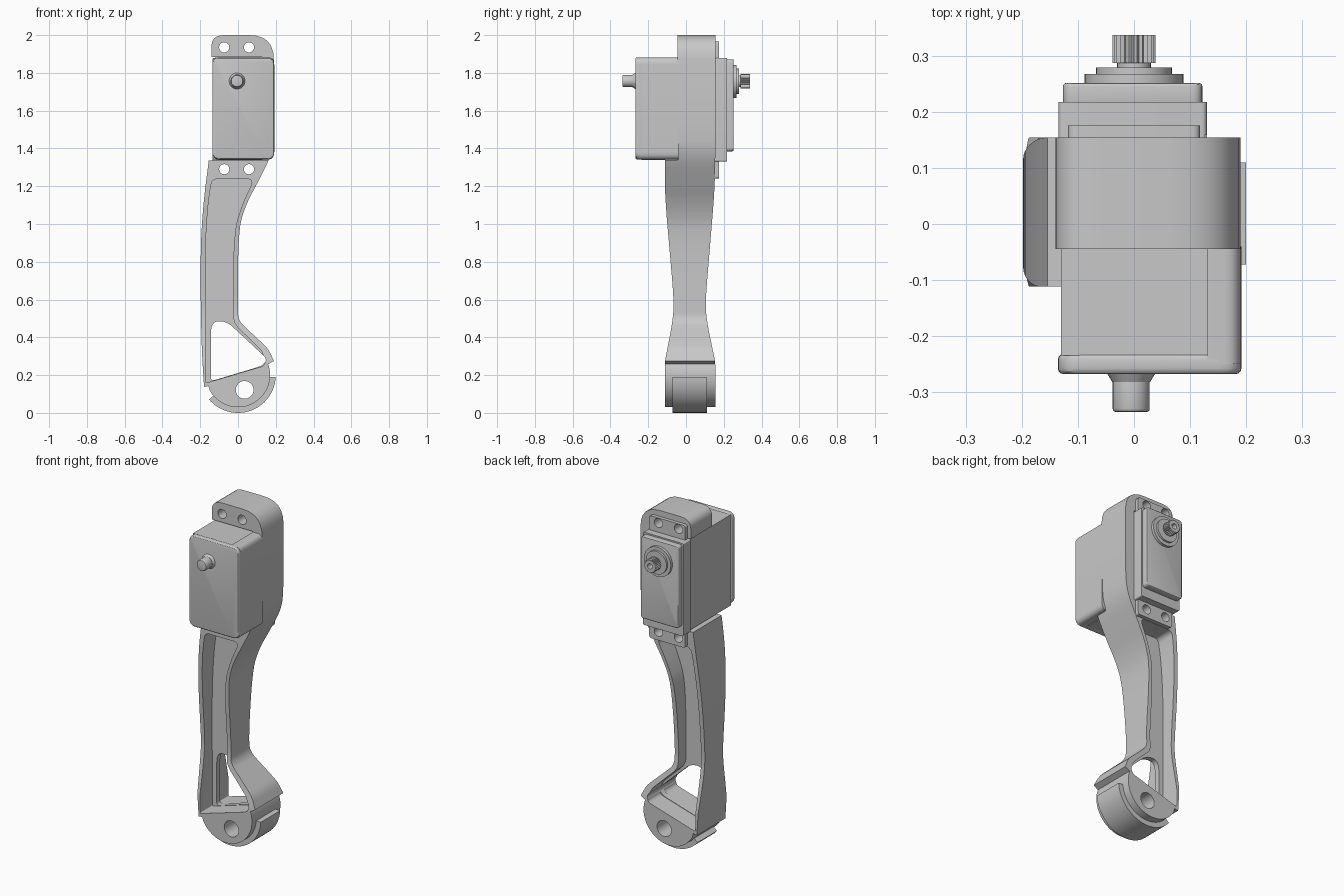
import bpy, bmesh, math
from mathutils import Vector

cube = bpy.data.objects.get("Cube")
if cube:
    bpy.data.objects.remove(cube, do_unlink=True)

grey = bpy.data.materials.new("plain grey")
grey.use_nodes = True
grey.diffuse_color = (0.58, 0.58, 0.58, 1)
grey.node_tree.nodes["Principled BSDF"].inputs["Base Color"].default_value = (0.58, 0.58, 0.58, 1)


def fillet(points, steps=6):
    """Round each (a, b, radius) corner of a closed outline."""
    out = []
    for i, (a, b, r) in enumerate(points):
        p = Vector((a, b))
        if r == 0:
            out.append(p)
            continue
        before = Vector(points[i - 1][:2]) - p
        after = Vector(points[(i + 1) % len(points)][:2]) - p
        s = p + before.normalized() * min(r, before.length * 0.49)
        e = p + after.normalized() * min(r, after.length * 0.49)
        for k in range(steps + 1):
            t = k / steps
            out.append(s * (1 - t) ** 2 + p * 2 * t * (1 - t) + e * t * t)
    return out


def arc(cx, cz, r, start, end, steps):
    angles = [math.radians(start + (end - start) * k / steps) for k in range(steps + 1)]
    return [(cx + r * math.cos(a), cz + r * math.sin(a)) for a in angles]


def prism(name, outline, lo, hi, along_x=False):
    """Closed solid from an (x, z) outline along y, or a (y, z) outline along x."""
    bm = bmesh.new()
    rings = []
    for d in (lo, hi):
        rings.append([bm.verts.new((d, a, b) if along_x else (a, d, b)) for a, b in outline])
    near, far = rings
    bm.faces.new(near)
    bm.faces.new(far[::-1])
    for i in range(len(near)):
        bm.faces.new((near[i], near[i - 1], far[i - 1], far[i]))
    bm.normal_update()
    # Faces agree with each other; make sure they all point outwards
    if bm.calc_volume(signed=True) < 0:
        bmesh.ops.reverse_faces(bm, faces=bm.faces)
    mesh = bpy.data.meshes.new(name)
    bm.to_mesh(mesh)
    bm.free()
    mesh.materials.append(grey)
    obj = bpy.data.objects.new(name, mesh)
    bpy.context.collection.objects.link(obj)
    return obj


def box(name, x0, x1, z0, z1, y0, y1, r=0):
    corners = [(x0, z0, r), (x1, z0, r), (x1, z1, r), (x0, z1, r)]
    return prism(name, fillet(corners), y0, y1)


def disc(name, x, z, r, y0, y1, sides=32):
    return prism(name, arc(x, z, r, 0, 360 - 360 / sides, sides - 1), y0, y1)


def apply(obj, mod):
    bpy.context.view_layer.objects.active = obj
    bpy.ops.object.modifier_apply(modifier=mod.name)


def cut(obj, tool):
    mod = obj.modifiers.new("cut", "BOOLEAN")
    mod.operation, mod.object, mod.solver = "DIFFERENCE", tool, "EXACT"
    apply(obj, mod)
    bpy.data.objects.remove(tool, do_unlink=True)


def bevel(obj, width):
    mod = obj.modifiers.new("edge", "BEVEL")
    mod.width, mod.segments, mod.limit_method = width, 3, "ANGLE"
    mod.angle_limit = math.radians(40)
    apply(obj, mod)


# Leg frame: front outline with an open bay for the motor
top = [(-.14, 1.885, 0), (-.14, 2, .07), (.19, 2, .13), (.19, 1.5, .1),
       (.18, 1.37, .2), (.11, 1.23, .3), (.035, 1.09, .3), (0, .95, .3),
       (0, .49, .04), (.16, .34, .03), (.19, .275, 0)]
foot = [(x, z, 0) for x, z in arc(0, .2, .17, 20, -152, 36)]
heel = [(-.156, .142, 0), (-.18, .138, 0), (-.195, .39, .3), (-.2, .84, .3),
        (-.185, 1.1, .3), (-.155, 1.335, 0), (.13, 1.335, 0), (.13, 1.885, 0)]
frame = prism("leg_frame", fillet(top + foot + heel), -.3, .3)

# Side cuts narrow the leg towards its neck
front_cut = [(-.5, -.1, 0), (-.112, -.1, 0), (-.112, .27, .02), (-.066, .51, .1),
             (-.066, .62, .1), (-.112, 1.15, .15), (-.112, 1.338, 0),
             (-.045, 1.338, 0), (-.045, 2.1, 0), (-.5, 2.1, 0)]
back_cut = [(.5, -.1, 0), (.155, -.1, 0), (.155, .27, .02), (.105, .51, .1),
            (.105, .62, .1), (.155, 1.22, .15), (.155, 2.1, 0), (.5, 2.1, 0)]
for profile in (front_cut, back_cut):
    cut(frame, prism("side_cutter", fillet(profile), -.5, .5, True))

# Pockets on both faces leave a thin central web
pocket = [(-.138, 1.238, .03), (.085, 1.238, .04), (.02, 1.1, .3), (-.025, .95, .3),
          (-.025, .475, .04), (.125, .33, .02), (.15, .253, .03), (-.17, .158, .01),
          (-.175, .835, .3), (-.16, 1.1, .3)]
for y0, y1 in ((-.4, .005), (.037, .4)):
    cut(frame, prism("pocket_cutter", fillet(pocket), y0, y1))

# Triangular opening above the foot
opening = [(-.143, .485, .06), (-.06, .485, .04), (.155, .285, .03), (.13, .25, .03), (-.143, .168, .02)]
cut(frame, prism("opening_cutter", fillet(opening), -.4, .4))
cut(frame, disc("axle_cutter", .035, .122, .047, -.4, .4))

# Motor mounting ears, drilled together with the frame
ears = box("motor_ears", -.118, .118, 1.24, 1.965, .15, .176, .015)
for z in (1.935, 1.29):
    for x in (-.073, .058):
        for part in (frame, ears):
            cut(part, disc("screw_cutter", x, z, .027, -.5, .5, 20))

# Foot pad
pad = arc(0, .2, .2, -3, -140, 32) + arc(0, .2, .165, -140, -3, 32)
prism("foot_pad", pad, -.072, .11)

# Front cover: face plate and side wall
cover = box("cover_plate", -.136, .192, 1.342, 1.882, -.268, -.232, .04)
bevel(cover, .01)
wall = [(.13, 1.342, 0), (.192, 1.342, .04), (.192, 1.882, .04), (.13, 1.882, 0)]
prism("cover_wall", fillet(wall), -.25, -.04)

# Motor case and stepped gearbox
box("motor_case", -.13, .13, 1.34, 1.878, -.235, .16)
box("gearbox_base", -.135, .13, 1.33, 1.88, .15, .218, .01)
lid = box("gearbox_lid", -.127, .122, 1.385, 1.872, .21, .252, .02)
bevel(lid, .006)

# Output shaft with spline teeth
disc("output_collar", 0, 1.755, .088, .24, .268)
disc("output_bearing", 0, 1.755, .068, .26, .28)
disc("output_hub", 0, 1.755, .03, .27, .3)
teeth = 24
spline = []
for i in range(teeth * 2):
    a = math.pi * i / teeth
    r = .039 if i % 2 else .034
    spline.append((r * math.cos(a), 1.755 + r * math.sin(a)))
shaft = prism("output_spline", spline, .288, .338)
cut(shaft, disc("shaft_bore_cutter", 0, 1.755, .016, .3, .4, 16))

# Rear support pin with conical base on the front plate
pin = disc("support_pin", -.005, 1.757, .033, -.336, -.26)
bevel(pin, .006)
base = disc("pin_base", -.005, 1.757, .046, -.282, -.262)
for v in base.data.vertices:
    if v.co.y < -.27:
        v.co.x = -.005 + (v.co.x + .005) * .74
        v.co.z = 1.757 + (v.co.z - 1.757) * .74

# Smooth curved sides, keep hard edges
bpy.ops.object.select_all(action="DESELECT")
for obj in bpy.context.collection.objects:
    if obj.type == "MESH" and grey.name in obj.data.materials:
        obj.select_set(True)
        bpy.context.view_layer.objects.active = obj
bpy.ops.object.shade_smooth_by_angle(angle=math.radians(30))
